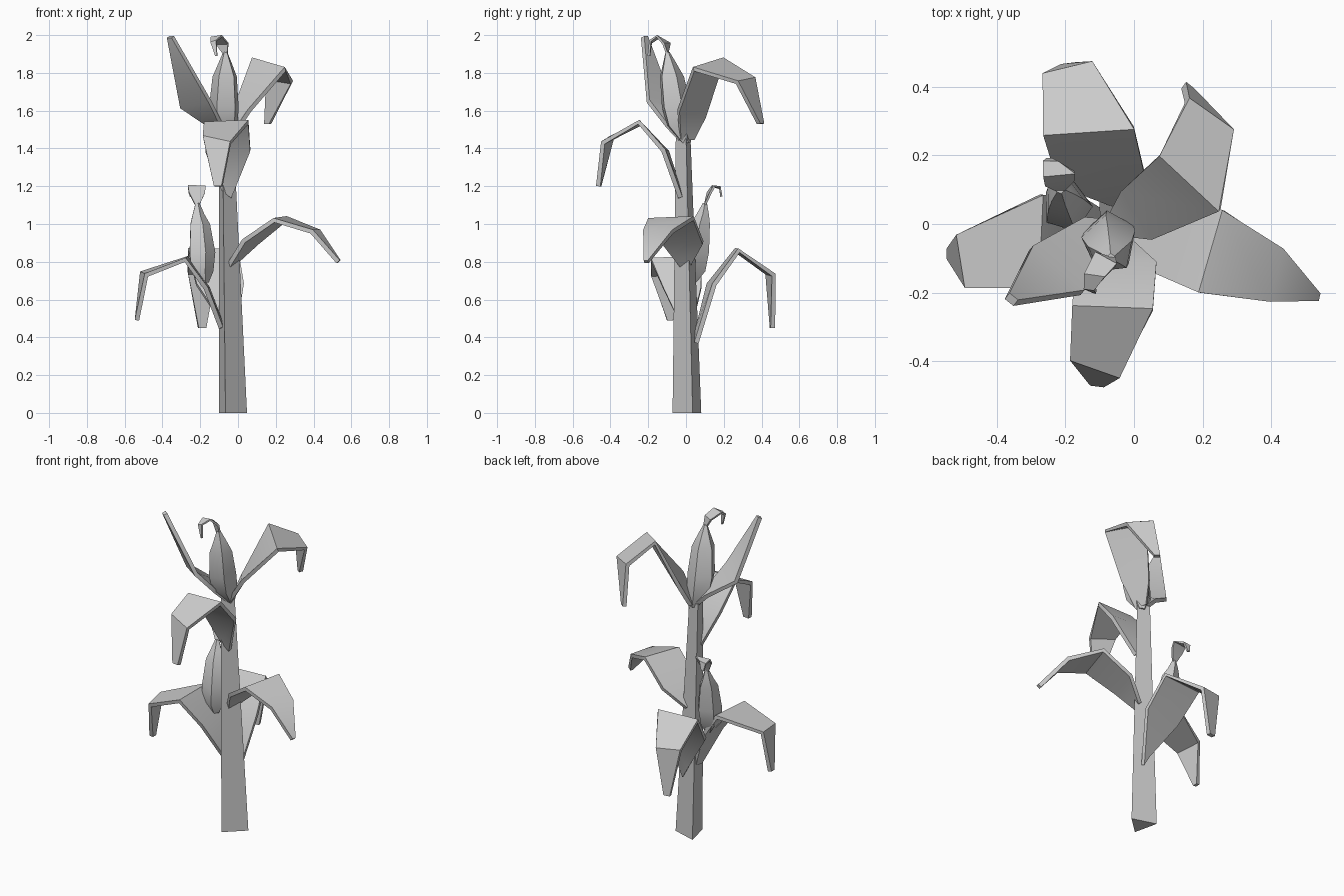
import bpy, math
from mathutils import Vector


def make(name, verts, faces, thickness=0.0):
    mesh = bpy.data.meshes.new(name)
    mesh.from_pydata(verts, [], faces)
    ob = bpy.data.objects.new(name, mesh)
    bpy.context.collection.objects.link(ob)
    bpy.ops.object.select_all(action='DESELECT')
    bpy.context.view_layer.objects.active = ob
    ob.select_set(True)
    if thickness:
        mod = ob.modifiers.new("thickness", 'SOLIDIFY')
        mod.thickness = thickness
        mod.offset = 0
        bpy.ops.object.modifier_apply(modifier=mod.name)
    bpy.ops.object.shade_smooth_by_angle(angle=math.radians(40))
    return ob


def loft(name, rings, sides, turn):
    """Closed tube through rings of (x, y, z, radius)."""
    verts, faces = [], []
    for x, y, z, r in rings:
        for i in range(sides):
            a = math.radians(turn) + i * math.tau / sides
            verts.append((x + r * math.cos(a), y + r * math.sin(a), z))
    for k in range(len(rings) - 1):
        for i in range(sides):
            j = (i + 1) % sides
            b = k * sides
            faces.append((b + i, b + j, b + sides + j, b + sides + i))
    n = len(verts)
    faces.append(tuple(range(sides))[::-1])
    faces.append(tuple(range(n - sides, n)))
    return make(name, verts, faces)


def blade(name, rail_a, rail_b, thickness=0.024):
    """Bent blade stretched between its two edge rails."""
    verts = [Vector(p) for pair in zip(rail_a, rail_b) for p in pair]
    faces = [(2 * i, 2 * i + 1, 2 * i + 3, 2 * i + 2) for i in range(len(rail_a) - 1)]
    return make(name, verts, faces, thickness)


# Three-sided tapering stalk
loft("stalk", [(-0.04, 0.015, 0, 0.09), (-0.068, -0.01, 1.46, 0.046)], 3, 13)

# Five-sided ears
loft("upper_ear", [(-0.055, 0.0, 1.43, 0.025), (-0.07, -0.035, 1.52, 0.075),
                   (-0.072, -0.055, 1.62, 0.083), (-0.068, -0.078, 1.78, 0.068),
                   (-0.067, -0.088, 1.85, 0.038), (-0.067, -0.098, 1.91, 0.012)], 5, 97)
loft("lower_ear", [(-0.18, 0.03, 0.69, 0.025), (-0.195, 0.04, 0.75, 0.065),
                   (-0.195, 0.05, 0.85, 0.075), (-0.205, 0.072, 1.0, 0.057),
                   (-0.212, 0.088, 1.05, 0.035), (-0.215, 0.1, 1.11, 0.012)], 5, 73)

# Curled silk tufts
blade("upper_silk",
      [(-0.078, -0.098, 1.9), (-0.115, -0.085, 1.955), (-0.145, -0.145, 1.985), (-0.145, -0.185, 1.96), (-0.12, -0.195, 1.89)],
      [(-0.056, -0.1, 1.9), (-0.052, -0.12, 1.955), (-0.085, -0.155, 1.995), (-0.115, -0.19, 1.97), (-0.11, -0.198, 1.89)], 0.012)
blade("lower_silk",
      [(-0.226, 0.1, 1.1), (-0.26, 0.115, 1.165), (-0.265, 0.14, 1.2), (-0.265, 0.18, 1.19), (-0.255, 0.187, 1.145)],
      [(-0.204, 0.1, 1.1), (-0.175, 0.13, 1.165), (-0.172, 0.15, 1.2), (-0.22, 0.18, 1.195), (-0.24, 0.187, 1.145)], 0.012)

# Leaves from the top of the stalk
blade("top_left_leaf",
      [(-0.08, 0.01, 1.45), (-0.15, 0.015, 1.52), (-0.3, -0.07, 1.62), (-0.37, -0.21, 1.99)],
      [(-0.05, -0.035, 1.45), (-0.085, -0.1, 1.52), (-0.15, -0.2, 1.65), (-0.345, -0.23, 1.99)])
blade("top_right_leaf",
      [(-0.06, 0.04, 1.45), (-0.03, 0.1, 1.57), (0.075, 0.2, 1.87), (0.155, 0.36, 1.77), (0.145, 0.405, 1.53)],
      [(-0.04, -0.03, 1.45), (0.06, -0.04, 1.6), (0.25, 0.04, 1.82), (0.285, 0.27, 1.75), (0.17, 0.385, 1.53)])

# Front leaf halfway up
blade("front_leaf",
      [(-0.085, -0.035, 1.18), (-0.17, -0.1, 1.38), (-0.18, -0.24, 1.53), (-0.185, -0.39, 1.46), (-0.125, -0.46, 1.2)],
      [(-0.035, -0.03, 1.14), (0.065, -0.12, 1.39), (0.055, -0.25, 1.54), (-0.04, -0.44, 1.43), (-0.085, -0.465, 1.2)])

# Lower leaves
blade("lower_right_leaf",
      [(-0.02, 0.03, 0.79), (0.1, 0.09, 0.9), (0.26, 0.04, 1.03), (0.43, -0.07, 0.96), (0.535, -0.2, 0.8)],
      [(-0.05, -0.03, 0.78), (0.03, -0.13, 0.91), (0.19, -0.2, 1.02), (0.39, -0.225, 0.96), (0.53, -0.222, 0.8)])
blade("lower_left_leaf",
      [(-0.08, 0.03, 0.45), (-0.16, 0.08, 0.66), (-0.27, 0.085, 0.82), (-0.51, -0.03, 0.74), (-0.535, -0.07, 0.49)],
      [(-0.09, -0.02, 0.45), (-0.17, -0.12, 0.66), (-0.28, -0.185, 0.81), (-0.485, -0.185, 0.73), (-0.535, -0.1, 0.49)])
blade("back_leaf",
      [(-0.02, 0.055, 0.37), (0.03, 0.15, 0.68), (0.0, 0.28, 0.86), (-0.12, 0.465, 0.73), (-0.17, 0.46, 0.45)],
      [(-0.06, 0.06, 0.44), (-0.22, 0.12, 0.68), (-0.265, 0.26, 0.86), (-0.265, 0.43, 0.74), (-0.21, 0.455, 0.45)])
